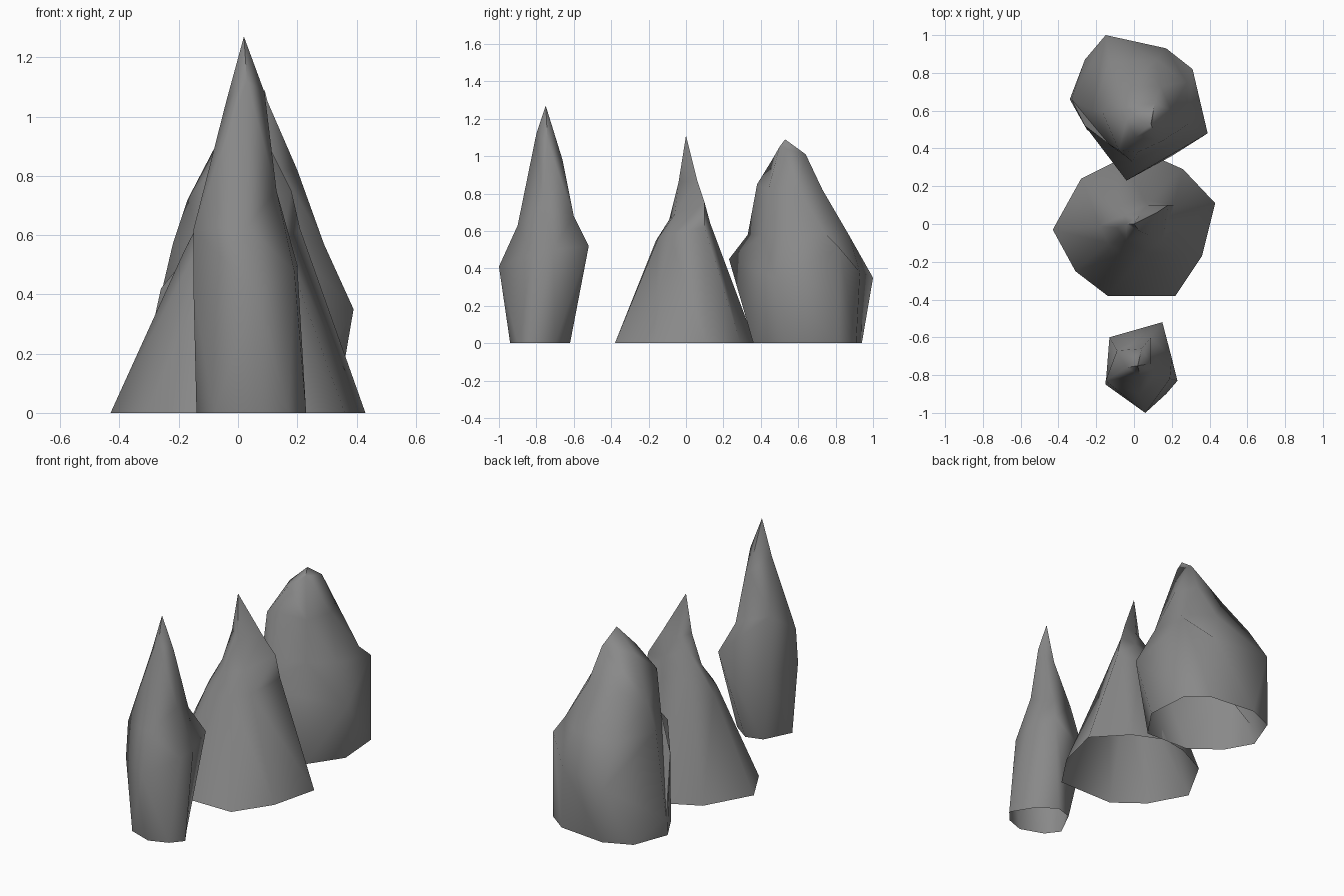
import bpy
import bmesh
import math
from mathutils import Vector

# Remove the default cube
cube = bpy.data.objects.get("Cube")
if cube:
    bpy.data.objects.remove(cube, do_unlink=True)

# Single stone colour
stone = bpy.data.materials.new("grey_stone")
stone.use_nodes = True
stone_colour = (0.25, 0.25, 0.25, 1)
stone.diffuse_color = stone_colour
stone.node_tree.nodes["Principled BSDF"].inputs["Base Color"].default_value = stone_colour


def sorted_ring(mesh, points):
    """Add the points of one ring, ordered by angle around their centre."""
    corners = [Vector(point) / 100 for point in points]
    centre = sum(corners, Vector()) / len(corners)

    def angle(corner):
        return math.atan2(corner.y - centre.y, corner.x - centre.x)

    corners.sort(key=angle)
    verts = [mesh.verts.new(corner) for corner in corners]
    angles = [angle(corner) for corner in corners]
    # Repeat the first corner one full turn later to close the ring
    return verts + verts[:1], angles + [angles[0] + math.tau]


def stitch(mesh, lower, upper):
    """Join two rings of different size with a band of triangles."""
    low_verts, low_angles = lower
    up_verts, up_angles = upper
    low_index = up_index = 0
    low_end, up_end = len(low_verts) - 1, len(up_verts) - 1
    while low_index < low_end or up_index < up_end:
        step_low = up_index == up_end or (
            low_index < low_end
            and low_angles[low_index + 1] < up_angles[up_index + 1])
        if step_low:
            third = low_verts[low_index + 1]
        else:
            third = up_verts[up_index + 1]
        mesh.faces.new((low_verts[low_index], third, up_verts[up_index]))
        if step_low:
            low_index += 1
        else:
            up_index += 1


def make_rock(name, base, rings, tip):
    """Loft a pointed rock, open underneath, from its foot to its tip."""
    mesh = bmesh.new()
    foot = [(x, y, 0) for x, y in base]
    loops = [sorted_ring(mesh, ring) for ring in [foot] + rings]
    for lower, upper in zip(loops, loops[1:]):
        stitch(mesh, lower, upper)
    peak = mesh.verts.new(Vector(tip) / 100)
    top = loops[-1][0]
    for first, second in zip(top, top[1:]):
        mesh.faces.new((first, second, peak))
    bmesh.ops.recalc_face_normals(mesh, faces=mesh.faces)
    data = bpy.data.meshes.new(name)
    mesh.to_mesh(data)
    mesh.free()
    data.materials.append(stone)
    rock = bpy.data.objects.new(name, data)
    bpy.context.collection.objects.link(rock)
    bpy.ops.object.select_all(action="DESELECT")
    rock.select_set(True)
    bpy.context.view_layer.objects.active = rock
    bpy.ops.object.shade_smooth_by_angle(angle=math.radians(75))


# Slender spire at the front: belt, shoulder and neck rings
make_rock(
    "front_spire",
    [(-14, -81), (-8, -89), (6, -94), (17, -90), (23, -83),
     (15, -70), (4, -62), (-6, -65)],
    [[(-15, -85, 41), (6, -100, 41), (19, -82, 48), (20, -71, 50),
      (15, -52, 52), (-13, -60, 42)],
     [(-15, -83, 62), (3, -90, 63), (13, -76, 75), (9, -60, 68), (-9, -67, 74)],
     [(-4, -76, 105), (3, -80, 112), (9, -74, 108), (4, -66, 98)]],
    (2, -75, 127))

# Wide cone in the middle, with a shoulder on its left side
make_rock(
    "middle_cone",
    [(-43, -3), (-28, 24), (-8, 34), (8, 37), (26, 29), (43, 11),
     (36, -17), (22, -38), (-14, -38), (-31, -25)],
    [[(-18, -1, 55), (-9, 11, 66), (6, 13, 64), (21, 10, 62),
      (15, -9, 58), (6, -15, 56), (-7, -16, 55), (-14, -10, 55)],
     [(18, 10, 75), (8, -6, 69), (-4, -9, 66), (-9, -2, 70),
      (-5, 5, 80), (7, 10, 75)],
     [(12, 6, 87), (3, -4, 86), (-4, 0, 88), (3, 5, 86)]],
    (0, 0, 111))

# Bulky blunt boulder at the back: belt, notch, shoulder and neck rings
make_rock(
    "back_boulder",
    [(-34, 66), (-25, 50), (-8, 37), (20, 36), (33, 55),
     (31, 82), (19, 91), (-10, 94), (-26, 87)],
    [[(-15, 100, 35), (-33, 66, 10), (-26, 52, 42), (-4, 23, 45),
      (39, 48, 35), (31, 82, 51), (17, 93, 38)],
     [(-22, 60, 57), (-13, 42, 58), (-1, 33, 58), (17, 41, 58),
      (29, 53, 57), (28, 75, 58), (12, 87, 58), (-13, 86, 57)],
     [(-17, 60, 72), (-8, 39, 83), (2, 38, 85), (15, 44, 82),
      (20, 60, 82), (14, 73, 82), (-6, 71, 80)],
     [(11, 64, 101), (10, 50, 105), (1, 46, 98), (-4, 55, 97)]],
    (9, 53, 109))
